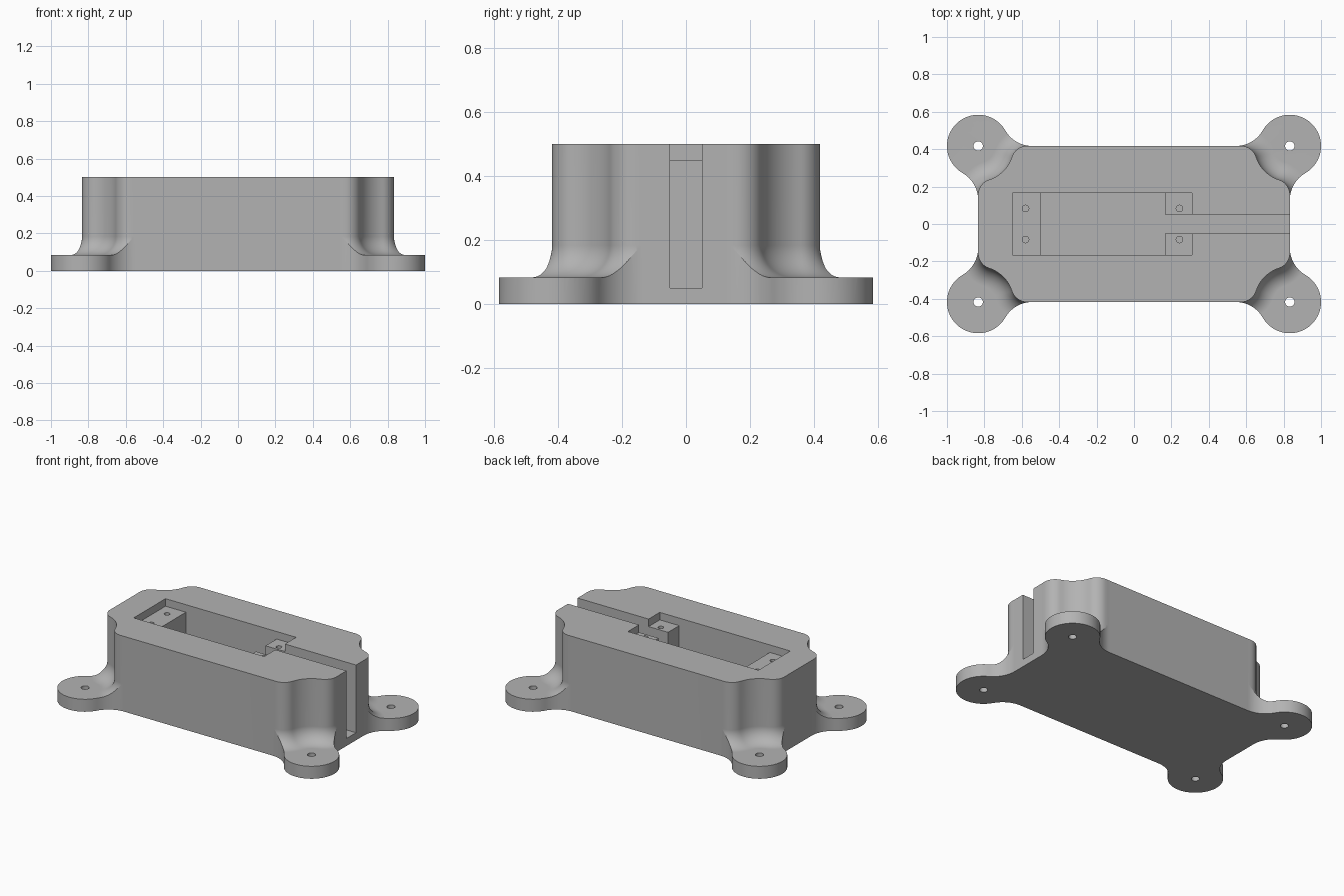
import bpy, bmesh, math
from math import atan2, sqrt, pi, cos, sin

if "Cube" in bpy.data.objects:
    bpy.data.objects.remove(bpy.data.objects["Cube"], do_unlink=True)

X, Y, H = 0.833, 0.417, 0.5        # body half length, half width, height
EAR, PLATE = 0.167, 0.083          # mounting ear radius and thickness
SCOOP, ROUND, FLARE = 0.19, 0.085, 0.1

grey = bpy.data.materials.new("plain_grey")
grey.use_nodes = True
colour = (0.45, 0.45, 0.45, 1)
grey.diffuse_color = colour
grey.node_tree.nodes["Principled BSDF"].inputs["Base Color"].default_value = colour


def arc(cx, cy, r, a, b, n):
    return [(cx + r * cos(a + (b - a) * i / n), cy + r * sin(a + (b - a) * i / n))
            for i in range(n + 1)]


def four_corners(q):
    """Mirror one corner outline round all four corners."""
    flip = q[::-1]
    return (q + [(-x, y) for x, y in flip] + [(-x, -y) for x, y in q]
            + [(x, -y) for x, y in flip])


def body_outline(f):
    """Box with scooped corners, pushed outward by f."""
    d = sqrt((SCOOP + ROUND) ** 2 - ROUND ** 2)
    q = arc(X - ROUND, Y - d, ROUND + f, 0, atan2(d, ROUND), 10)
    q += arc(X, Y, SCOOP - f, atan2(-d, -ROUND), atan2(-ROUND, -d), 12)[1:]
    q += arc(X - d, Y - ROUND, ROUND + f, atan2(ROUND, d), pi / 2, 10)[1:]
    return four_corners(q)


def base_outline():
    """Box with round ears blended into its sides."""
    d = sqrt((2 * EAR) ** 2 - EAR ** 2)
    q = arc(X + EAR, Y - d, EAR, pi, atan2(d, -EAR), 12)
    q += arc(X, Y, EAR, atan2(-d, EAR), atan2(EAR, -d), 40)[1:]
    q += arc(X - d, Y + EAR, EAR, atan2(-EAR, d), -pi / 2, 12)[1:]
    return four_corners(q)


def loft(name, rings):
    """Solid through rings of (outline, z), from bottom to top."""
    bm = bmesh.new()
    loops = [[bm.verts.new((x, y, z)) for x, y in pts] for pts, z in rings]
    bm.faces.new(loops[0][::-1])
    bm.faces.new(loops[-1])
    n = len(loops[0])
    for lo, hi in zip(loops, loops[1:]):
        for i in range(n):
            j = (i + 1) % n
            bm.faces.new((lo[i], lo[j], hi[j], hi[i]))
    bmesh.ops.recalc_face_normals(bm, faces=bm.faces)
    me = bpy.data.meshes.new(name)
    bm.to_mesh(me)
    bm.free()
    me.materials.append(grey)
    ob = bpy.data.objects.new(name, me)
    bpy.context.collection.objects.link(ob)
    return ob


def box(x0, x1, y, z0, z1):
    pts = [(x0, -y), (x1, -y), (x1, y), (x0, y)]
    return loft("box_cutter", [(pts, z0), (pts, z1)])


def drill(x, y, r, z0, z1):
    pts = arc(x, y, r, 0, 2 * pi, 24)[:-1]
    return loft("drill_cutter", [(pts, z0), (pts, z1)])


def combine(ob, cutter, operation):
    cutter.hide_render = True
    mod = ob.modifiers.new("cut", "BOOLEAN")
    mod.operation, mod.solver, mod.object = operation, "EXACT", cutter
    bpy.context.view_layer.objects.active = ob
    bpy.ops.object.modifier_apply(modifier=mod.name)
    bpy.data.objects.remove(cutter, do_unlink=True)


# Flared upper body standing on an oversized slab
slab = []
for x, y in body_outline(0):
    s = min(1.4 / max(abs(x), 1e-6), 1.1 / max(abs(y), 1e-6))
    slab.append((x * s, y * s))
rings = [(slab, -0.1), (slab, PLATE)]
for i in range(10, -1, -1):
    a = pi / 2 * i / 10
    rings.append((body_outline(FLARE * (1 - cos(a)) + 0.0005),
                  PLATE + FLARE * (1 - sin(a))))
rings.append((body_outline(0.0005), H + 0.1))
flared_body = loft("flared_body", rings)

# Housing trimmed to the eared base outline
plan = base_outline()
housing = loft("housing", [(plan, 0), (plan, H)])
combine(housing, flared_body, "INTERSECT")

# Shallow recess, deep pocket and the slot out of the end
combine(housing, box(-0.65, 0.31, 0.167, 0.45, 0.6), "DIFFERENCE")
combine(housing, box(-0.5, 0.167, 0.167, 0.05, 0.6), "DIFFERENCE")
combine(housing, box(0.1, 1.1, 0.05, 0.05, 0.6), "DIFFERENCE")

# Mounting holes through the ears, pilot holes in the ledges
for side in (-1, 1):
    for x in (-X, X):
        combine(housing, drill(x, side * Y, 0.025, -0.1, 0.3), "DIFFERENCE")
    for x in (-0.58, 0.243):
        combine(housing, drill(x, side * 0.083, 0.0175, 0.2, 0.6), "DIFFERENCE")

# Smooth curves with crisp edges
bpy.ops.object.select_all(action="DESELECT")
housing.select_set(True)
bpy.context.view_layer.objects.active = housing
bpy.ops.object.shade_smooth_by_angle(angle=math.radians(30))
normals = housing.modifiers.new("flat_face_normals", "WEIGHTED_NORMAL")
normals.keep_sharp = True
